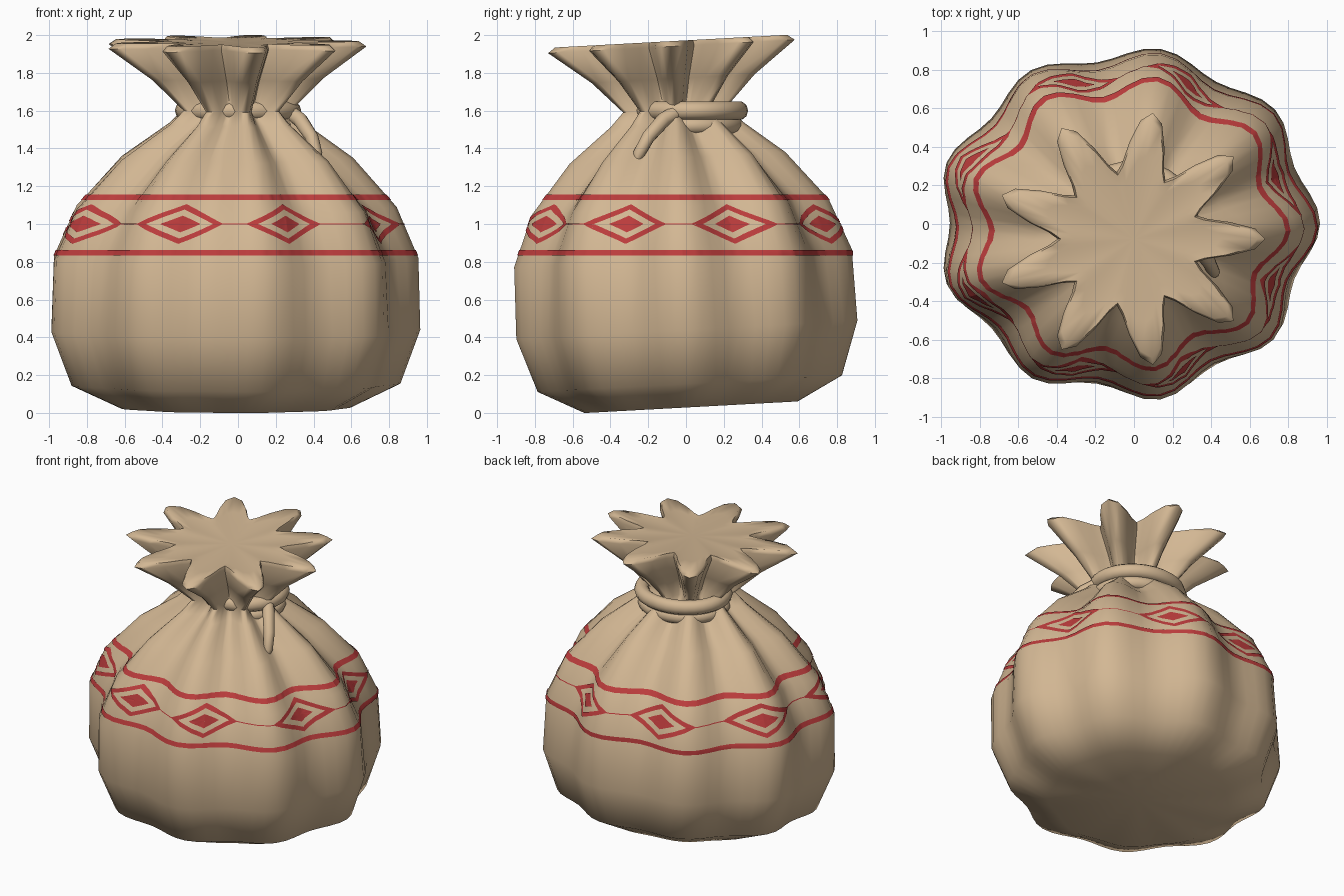
import bpy, bmesh, math
from mathutils import Vector
from mathutils.bvhtree import BVHTree

if "Cube" in bpy.data.objects:
    bpy.data.objects.remove(bpy.data.objects["Cube"])

TILT = 0.0545      # the sack leans slightly forward
LOBES, PER = 9, 8  # gathered folds, segments per fold


def material(name, rgb):
    m = bpy.data.materials.new(name)
    m.diffuse_color = (*rgb, 1)
    m.use_nodes = True
    m.node_tree.nodes["Principled BSDF"].inputs["Base Color"].default_value = m.diffuse_color
    return m


burlap = material("tan_burlap", (0.65, 0.475, 0.295))
red = material("red_dye", (0.50, 0.045, 0.045))


def finish(obj, mat, angle=50):
    obj.data.materials.clear()
    obj.data.materials.append(mat)
    bpy.ops.object.select_all(action='DESELECT')
    obj.select_set(True)
    bpy.context.view_layer.objects.active = obj
    bpy.ops.object.shade_smooth_by_angle(angle=math.radians(angle))
    return obj


def to_object(bm, name, mat, angle=50):
    bmesh.ops.recalc_face_normals(bm, faces=bm.faces)
    mesh = bpy.data.meshes.new(name)
    bm.to_mesh(mesh)
    obj = bpy.data.objects.new(name, mesh)
    bpy.context.collection.objects.link(obj)
    return finish(obj, mat, angle)


def lean(x, y, z):
    return Vector((x, y + 0.027 - TILT * z, z + 0.03 + TILT * y))


# Sack: rings of (height, fold radius, valley radius, pointedness of folds)
rings = [
    (0.00, 0.60, 0.575, 0), (0.125, 0.86, 0.80, 0), (0.41, 0.965, 0.89, 0),
    (0.79, 0.955, 0.86, 0), (1.06, 0.84, 0.73, 0), (1.32, 0.61, 0.47, 0),
    (1.50, 0.36, 0.25, 0), (1.575, 0.285, 0.17, 0), (1.74, 0.45, 0.25, 0.4),
    (1.91, 0.68, 0.36, 1), (1.938, 0.64, 0.345, 1), (1.93, 0.45, 0.28, 1),
]
star = [1, 0.85, 0.48, 0.15, 0]
N = LOBES * PER
bm = bmesh.new()
loops = []
for z, peak, valley, point in rings:
    loop = []
    for i in range(N):
        a = 2 * math.pi * i / N
        k = i % PER
        w = (1 - point) * (0.5 + 0.5 * math.cos(LOBES * a)) + point * star[min(k, PER - k)]
        r = valley + (peak - valley) * w
        # plan is slightly wider than deep
        squash = 0.95 if z < 1.5 else 0.975
        x = 1.035 * r * math.cos(a) - 0.035 * peak
        loop.append(bm.verts.new(lean(x, squash * r * math.sin(a), z)))
    loops.append(loop)
for lo, hi in zip(loops, loops[1:]):
    for i in range(N):
        j = (i + 1) % N
        bm.faces.new((lo[i], lo[j], hi[j], hi[i]))
for loop, z in ((loops[0], 0.0), (loops[-1], 1.93)):
    c = bm.verts.new(lean(0, 0, z))
    for i in range(N):
        bm.faces.new((loop[i], loop[(i + 1) % N], c))
bmesh.ops.recalc_face_normals(bm, faces=bm.faces)
tree = BVHTree.FromBMesh(bm)
to_object(bm, "sack", burlap, 75)


# Painted pattern: thin plates laid onto the sack surface
def on_sack(deg, z):
    d = Vector((math.cos(math.radians(deg)), math.sin(math.radians(deg)), 0))
    axis = Vector((0, 0.027 - TILT * z, z))
    hit = tree.ray_cast(axis + d * 2, -d)[0]
    return hit + d * 0.005


pattern = bmesh.new()


def strip(paths):
    rows = [[pattern.verts.new(on_sack(a, z)) for a, z in p] for p in paths]
    for lo, hi in zip(rows, rows[1:]):
        for i in range(len(lo) - 1):
            pattern.faces.new((lo[i], lo[i + 1], hi[i + 1], hi[i]))


def band(z0, z1, a0=0, a1=360):
    n = max(2, round(a1 - a0))
    strip([[(a0 + (a1 - a0) * i / n, z) for i in range(n + 1)]
           for z in (z0, (z0 + z1) / 2, z1)])


def diamond(a, k, half_width=16.5, half_height=0.105, steps=12):
    corners = [(1, 0), (0, 1), (-1, 0), (0, -1), (1, 0)]
    path = []
    for (u0, v0), (u1, v1) in zip(corners, corners[1:]):
        for s in range(steps):
            t = s / steps
            path.append((a + k * half_width * (u0 + (u1 - u0) * t),
                         1.0 + k * half_height * (v0 + (v1 - v0) * t)))
    return path + path[:1]


band(0.833, 0.863)
band(1.126, 1.155)
centres = [20, 69.5, 112, 157.5, 202.5, 247.5, 289.5, 338.5]
for a, nxt in zip(centres, centres[1:] + [380]):
    strip([diamond(a, k) for k in (1, 0.87, 0.73)])
    strip([diamond(a, k) for k in (0.42, 0.28, 0.14, 0.002)])
    band(0.997, 1.003, a + 16, nxt - 16)
to_object(pattern, "painted_pattern", red, 180)

# Rope: two coils round the neck
for name, z, y, major, minor in (("upper_rope", 1.60, 0.03, 0.275, 0.05),
                                 ("lower_rope", 1.52, 0.02, 0.265, 0.045)):
    bpy.ops.mesh.primitive_torus_add(location=(0, y, z), major_radius=major, minor_radius=minor,
                                     major_segments=32, minor_segments=10)
    rope = bpy.context.object
    rope.name = name
    rope.scale = (1.03, 0.92, 1)
    finish(rope, burlap, 60)

# Rope tail hanging at the front right
curve = bpy.data.curves.new("rope_tail", 'CURVE')
curve.dimensions = '3D'
curve.bevel_depth = 0.04
curve.bevel_resolution = 3
curve.use_fill_caps = True
path = [(0.26, -0.03, 1.60, 1), (0.33, -0.12, 1.55, 1), (0.39, -0.20, 1.46, 0.9),
        (0.415, -0.25, 1.37, 0.8), (0.42, -0.26, 1.335, 0.4)]
spline = curve.splines.new('POLY')
spline.points.add(len(path) - 1)
for p, (x, y, z, r) in zip(spline.points, path):
    p.co = (x, y, z, 1)
    p.radius = r
spline.use_smooth = True
tail = bpy.data.objects.new("rope_tail", curve)
bpy.context.collection.objects.link(tail)
curve.materials.append(burlap)
